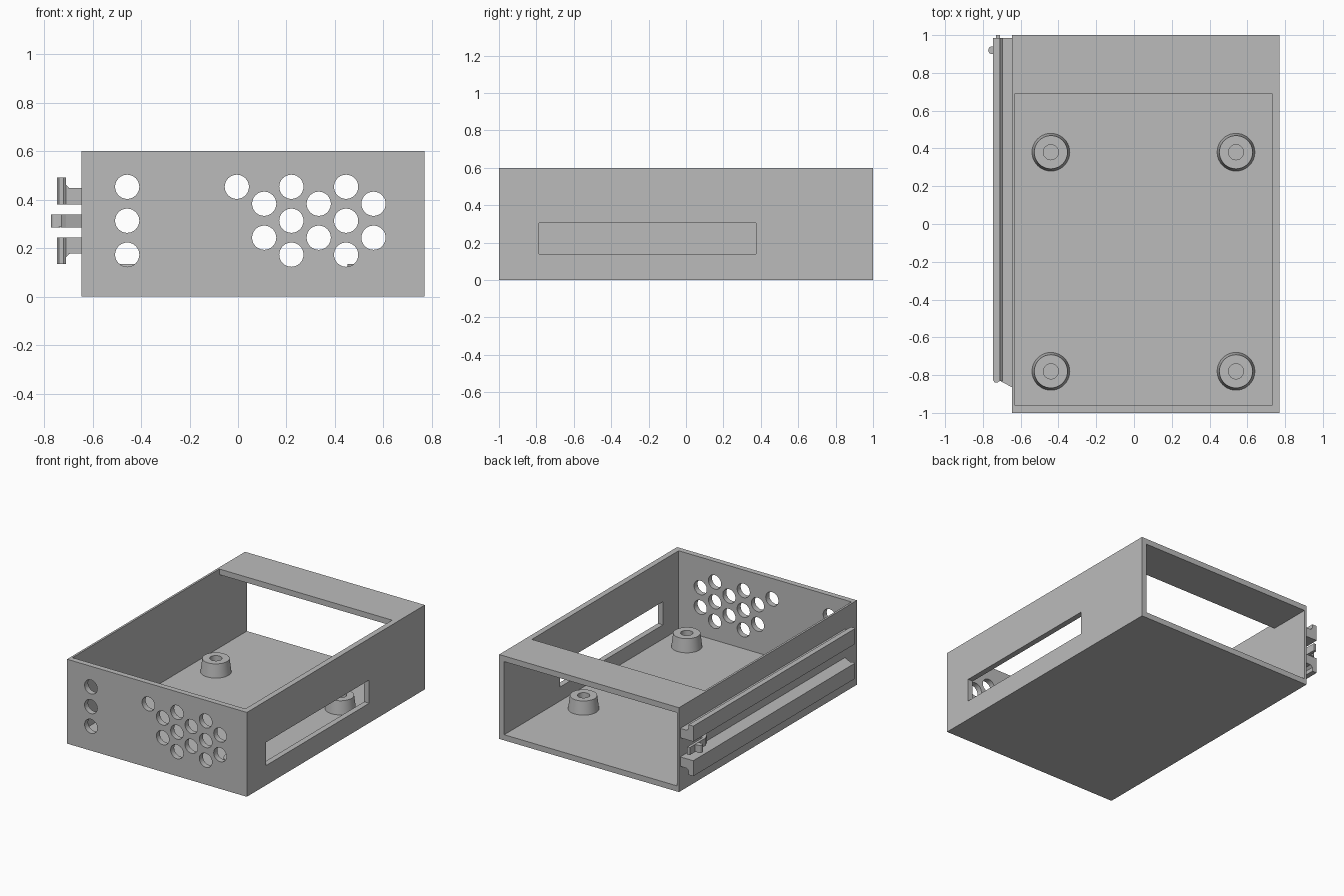
import bpy
import bmesh
from math import cos, sin, pi
from mathutils import Vector

default = bpy.data.objects.get("Cube")
if default:
    bpy.data.objects.remove(default, do_unlink=True)

grey = bpy.data.materials.new("light grey")
grey.use_nodes = True
colour = (0.5, 0.5, 0.5, 1)
grey.diffuse_color = colour
grey.node_tree.nodes["Principled BSDF"].inputs["Base Color"].default_value = colour


def add_object(name, bm):
    bmesh.ops.recalc_face_normals(bm, faces=bm.faces)
    mesh = bpy.data.meshes.new(name)
    bm.to_mesh(mesh)
    bm.free()
    mesh.materials.append(grey)
    obj = bpy.data.objects.new(name, mesh)
    bpy.context.collection.objects.link(obj)
    return obj


def prism(name, points, axis, lo, hi):
    """Extrude a flat outline along the given axis (0, 1 or 2)."""
    bm = bmesh.new()

    def place(p, t):
        co = list(p)
        co.insert(axis, t)
        return bm.verts.new(co)

    face = bm.faces.new([place(p, lo) for p in points])
    out = bmesh.ops.extrude_face_region(bm, geom=[face])
    shift = Vector((0, 0, 0))
    shift[axis] = hi - lo
    moved = [g for g in out["geom"] if isinstance(g, bmesh.types.BMVert)]
    bmesh.ops.translate(bm, verts=moved, vec=shift)
    return add_object(name, bm)


def rect(a0, a1, b0, b1):
    return [(a0, b0), (a1, b0), (a1, b1), (a0, b1)]


def circle(a, b, r, n=32):
    return [(a + r * cos(2 * pi * i / n), b + r * sin(2 * pi * i / n)) for i in range(n)]


def cut(target, cutter):
    cutter.hide_render = True
    mod = target.modifiers.new("cut", "BOOLEAN")
    mod.operation = "DIFFERENCE"
    mod.solver = "EXACT"
    mod.object = cutter
    bpy.context.view_layer.objects.active = target
    bpy.ops.object.modifier_apply(modifier=mod.name)
    bpy.data.objects.remove(cutter, do_unlink=True)


# Case: open at the back, with a bridge over the rear of the open top
case = prism("case", rect(-0.645, 0.77, -1, 1), 2, 0, 0.6)
cavity = [(-0.96, 0.04), (1.1, 0.04), (1.1, 0.56), (0.69, 0.56), (0.69, 0.7), (-0.96, 0.7)]
cut(case, prism("cavity_cutter", cavity, 0, -0.63, 0.73))

# Long slot in the left wall
cut(case, prism("slot_cutter", rect(-0.785, 0.375, 0.14, 0.305), 0, 0.68, 0.85))

# Vent holes in the front: columns alternate between three and two holes
three, two = (0.455, 0.315, 0.175), (0.385, 0.245)
columns = [(-0.457, three), (-0.005, three[:1]), (0.108, two), (0.22, three),
           (0.333, two), (0.446, three), (0.559, two)]
for x, heights in columns:
    for z in heights:
        cut(case, prism("vent_cutter", circle(x, z - 0.002, 0.05), 1, -1.1, -0.9))

# Four tapered hollow standoffs on the floor
for side, x in (("right", -0.44), ("left", 0.54)):
    for end, y in (("front", -0.78), ("rear", 0.38)):
        bm = bmesh.new()
        profile = [(0.1, 0.04), (0.088, 0.135), (0.04, 0.135), (0.04, 0.04)]
        verts = [bm.verts.new((r, 0, z)) for r, z in profile]
        edges = [bm.edges.new(pair) for pair in zip(verts, verts[1:])]
        bmesh.ops.spin(bm, geom=verts + edges, cent=(0, 0, 0), axis=(0, 0, 1),
                       angle=2 * pi, steps=40, use_merge=True)
        bmesh.ops.translate(bm, verts=bm.verts, vec=(x, y, 0))
        standoff = add_object(f"{end}_{side}_standoff", bm)
        bpy.ops.object.select_all(action="DESELECT")
        standoff.select_set(True)
        bpy.context.view_layer.objects.active = standoff
        bpy.ops.object.shade_smooth_by_angle()

# Two mirrored L-shaped rails on the right wall, with slanted front ends
middle = 0.3125
stem = [(-0.645, 0.985), (-0.71, 0.985), (-0.71, -0.83), (-0.645, -0.865)]
flange = [(-0.71, 0.985), (-0.747, 0.985), (-0.747, -0.825), (-0.738, -0.838),
          (-0.72, -0.838), (-0.71, -0.83)]
for name, sign in (("upper", 1), ("lower", -1)):
    def height(offset):
        return middle + sign * offset
    prism(f"{name}_rail_stem", stem, 2, height(0.068), height(0.135))
    prism(f"{name}_rail_flange", flange, 2, height(0.068), height(0.178))
    fillet = [(-0.71, height(0.135)), (-0.695, height(0.135)), (-0.71, height(0.15))]
    prism(f"{name}_rail_fillet", fillet, 1, -0.83, 0.985)

# Spring latch between the rails: slanted root, straight arm and round catch
arm = [(-0.645, 0.7), (-0.71, 0.78), (-0.73, 0.82), (-0.73, 1), (-0.71, 1),
       (-0.71, 0.83), (-0.645, 0.76)]
prism("latch_arm", arm, 2, middle - 0.027, middle + 0.027)
catch = circle(-0.752, 0.92, 0.02, 20)
prism("latch_catch", catch, 2, middle - 0.027, middle + 0.027)
prism("latch_neck", rect(-0.752, -0.725, 0.9, 0.94), 2, middle - 0.026, middle + 0.026)
